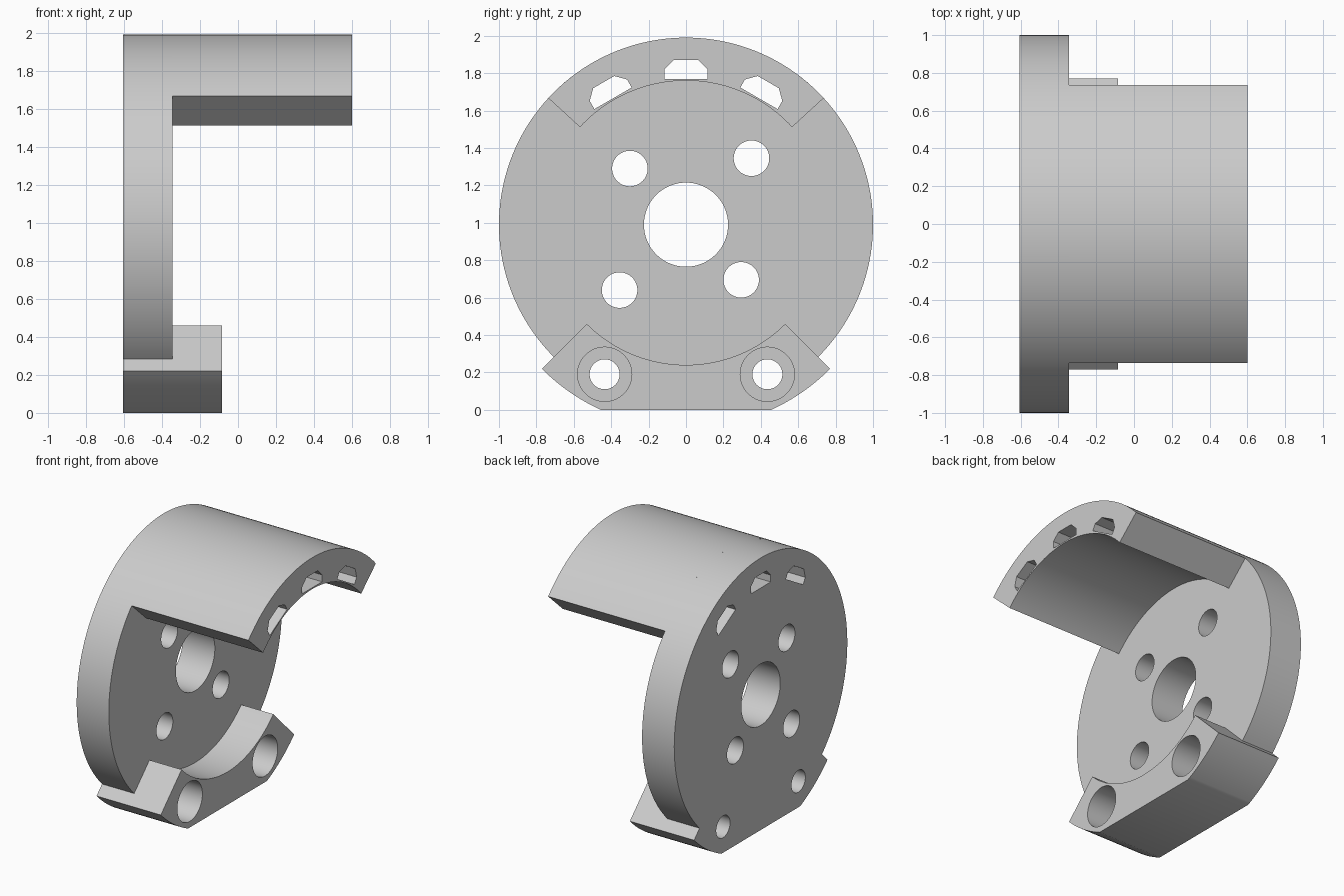
import bpy
import bmesh
from math import radians, degrees, acos, sin, cos, pi

cube = bpy.data.objects.get("Cube")
if cube:
    bpy.data.objects.remove(cube, do_unlink=True)

AXIS_Z = 0.99                                   # height of the disc axis
BACK, FACE, FOOT_END, ARCH_END = -0.605, -0.345, -0.085, 0.6
DISC_R, FOOT_R = 1.0, 1.09

grey = bpy.data.materials.new("light_grey")
grey.use_nodes = True
grey.diffuse_color = (0.6, 0.6, 0.6, 1)
grey.node_tree.nodes["Principled BSDF"].inputs["Base Color"].default_value = (0.6, 0.6, 0.6, 1)


def arc(radius, start, end, steps=48, centre=(0, 0)):
    """Points on an arc in the (y, z) plane, angles in degrees."""
    angles = [radians(start + (end - start) * i / steps) for i in range(steps + 1)]
    return [(centre[0] + radius * cos(a), centre[1] + radius * sin(a)) for a in angles]


def circle(radius, centre=(0, 0)):
    return arc(radius, 0, 360, 64, centre)[:-1]


def rotated(points, angle):
    c, s = cos(radians(angle)), sin(radians(angle))
    return [(y * c - z * s, y * s + z * c) for y, z in points]


def plate(name, outlines, x0, x1):
    """Extrude an outline with holes along x."""
    curve = bpy.data.curves.new(name, "CURVE")
    curve.dimensions = "2D"
    curve.fill_mode = "BOTH"
    curve.extrude = (x1 - x0) / 2
    for points in outlines:
        spline = curve.splines.new("POLY")
        spline.points.add(len(points) - 1)
        for point, (y, z) in zip(spline.points, points):
            point.co = (y, z, 0, 1)
        spline.use_cyclic_u = True
    temp = bpy.data.objects.new(name + "_profile", curve)
    bpy.context.collection.objects.link(temp)
    bpy.context.view_layer.update()
    graph = bpy.context.evaluated_depsgraph_get()
    mesh = bpy.data.meshes.new_from_object(temp.evaluated_get(graph))
    bpy.data.objects.remove(temp, do_unlink=True)

    bm = bmesh.new()
    bm.from_mesh(mesh)
    bmesh.ops.remove_doubles(bm, verts=bm.verts, dist=0.0001)
    bmesh.ops.recalc_face_normals(bm, faces=bm.faces)
    bm.to_mesh(mesh)
    bm.free()
    mesh.name = name
    mesh.materials.clear()
    mesh.materials.append(grey)

    obj = bpy.data.objects.new(name, mesh)
    obj.rotation_euler = (pi / 2, 0, pi / 2)
    obj.location = ((x0 + x1) / 2, 0, AXIS_Z)
    bpy.context.collection.objects.link(obj)
    bpy.ops.object.select_all(action="DESELECT")
    obj.select_set(True)
    bpy.context.view_layer.objects.active = obj
    bpy.ops.object.shade_smooth_by_angle(angle=radians(30))
    return obj


# Cable slots through the arch and disc
slot = [(-0.115, 0.78), (0.115, 0.78), (0.115, 0.83),
        (0.065, 0.88), (-0.065, 0.88), (-0.115, 0.83)]
slots = [rotated(slot, a) for a in (-30, 0, 30)]

# Foot outline: curved underside cut by a flat base
flat = degrees(acos(AXIS_Z / FOOT_R))
underside = arc(FOOT_R, 225, 270 - flat, 16) + arc(FOOT_R, 270 + flat, 315, 16)
screw_centres = [(side * 0.435, -0.80) for side in (-1, 1)]

# Disc with centre hole, mounting holes and screw holes
mounts = [(-0.3, 0.3), (0.35, 0.355), (-0.355, -0.35), (0.295, -0.295)]
holes = [circle(0.225)] + [circle(0.095, c) for c in mounts]
holes += [circle(0.08, c) for c in screw_centres]
plate("disc", [arc(DISC_R, -45, 225, 120) + underside] + holes + slots, BACK, FACE)

# Foot block with wide screw recesses
foot = underside + arc(0.75, 315, 225)
plate("foot", [foot] + [circle(0.145, c) for c in screw_centres], FACE, FOOT_END)

# Arched cover over the top
arch = arc(DISC_R, 42.6, 137.4) + arc(0.77, 137.4, 42.6)
plate("arch_cover", [arch] + slots, FACE, ARCH_END)
